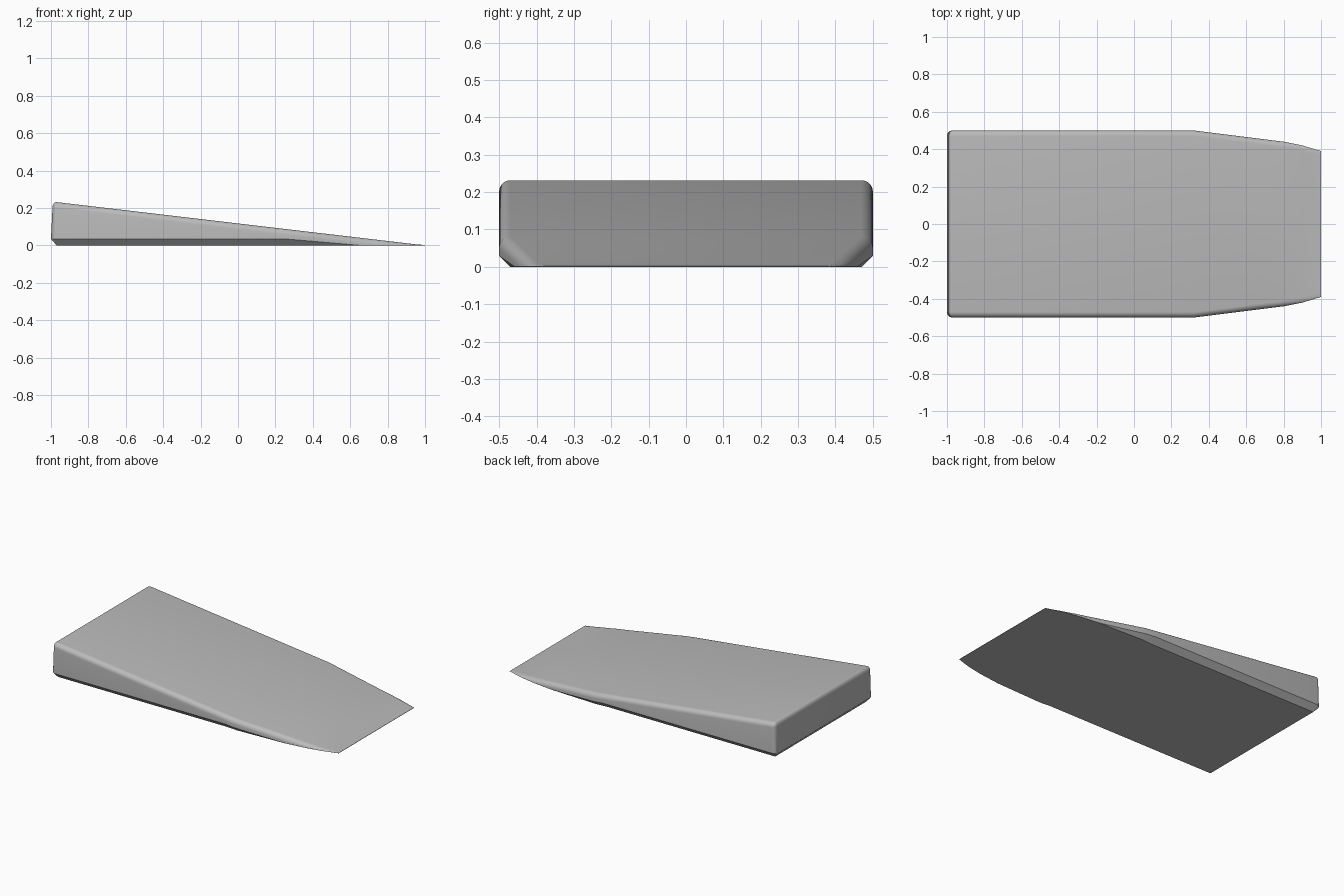
import bpy
import bmesh
from math import sin, cos, pi

old = bpy.data.objects.get("Cube")
if old:
    bpy.data.objects.remove(old, do_unlink=True)

CHAMFER = 0.035
ROUND = 0.03
STEPS = 6


def lerp_table(x, table):
    """Linear interpolation through (x, value) pairs."""
    for (x0, v0), (x1, v1) in zip(table, table[1:]):
        if x <= x1:
            t = max(0, (x - x0) / (x1 - x0))
            return v0 + (v1 - v0) * t
    return table[-1][1]


WIDTH = [(-1, 0.5), (0.32, 0.5), (0.8, 0.44), (0.9, 0.42), (1, 0.39)]
LOWER = [(-1, CHAMFER), (0.25, CHAMFER), (0.65, 0.0005)]


def section(x, inset=0, back=0):
    """Closed cross-section: chamfered below, rounded above."""
    w = lerp_table(x, WIDTH) - inset
    h = max(0.1175 * (1 - x), 0.002) - inset
    z0 = CHAMFER * back
    c = max(lerp_table(x, LOWER) - z0, 0.0005)
    rh = max(ROUND - inset, 0.006)
    rv = min(rh, h - z0 - c)
    half = [(w - c, z0), (w, z0 + c)]
    for i in range(STEPS + 1):
        a = i / STEPS * pi / 2
        half.append((w - rh + rh * cos(a), h - rv + rv * sin(a)))
    ring = half + [(-y, z) for y, z in reversed(half)]
    # The back face leans slightly forward
    return [(x + back * 0.05 * max(0, z - CHAMFER), y, z) for y, z in ring]


# Rounded back end, then the straight body and tapering tip
rings = []
for i in range(STEPS, -1, -1):
    a = i / STEPS * pi / 2
    rings.append(section(-1 + ROUND * (1 - sin(a)), ROUND * (1 - cos(a)), sin(a)))
for x in (0.25, 0.32, 0.4, 0.5, 0.6, 0.65, 0.7, 0.8, 0.85, 0.9, 0.95, 1):
    rings.append(section(x))

bm = bmesh.new()
loops = [[bm.verts.new(p) for p in ring] for ring in rings]
for a, b in zip(loops, loops[1:]):
    n = len(a)
    for i in range(n):
        j = (i + 1) % n
        bm.faces.new((a[i], a[j], b[j], b[i]))
bm.faces.new(loops[0])
bm.faces.new(loops[-1])
bmesh.ops.remove_doubles(bm, verts=bm.verts, dist=0.00005)
bmesh.ops.recalc_face_normals(bm, faces=bm.faces)
mesh = bpy.data.meshes.new("wedge_body")
bm.to_mesh(mesh)
bm.free()

wedge = bpy.data.objects.new("wedge_body", mesh)
bpy.context.collection.objects.link(wedge)

# Plain grey finish
grey = bpy.data.materials.new("light grey")
grey.use_nodes = True
grey.diffuse_color = (0.5, 0.5, 0.5, 1)
grey.node_tree.nodes["Principled BSDF"].inputs["Base Color"].default_value = (0.5, 0.5, 0.5, 1)
mesh.materials.append(grey)

bpy.ops.object.select_all(action="DESELECT")
wedge.select_set(True)
bpy.context.view_layer.objects.active = wedge
bpy.ops.object.shade_smooth_by_angle(angle=pi / 6)
